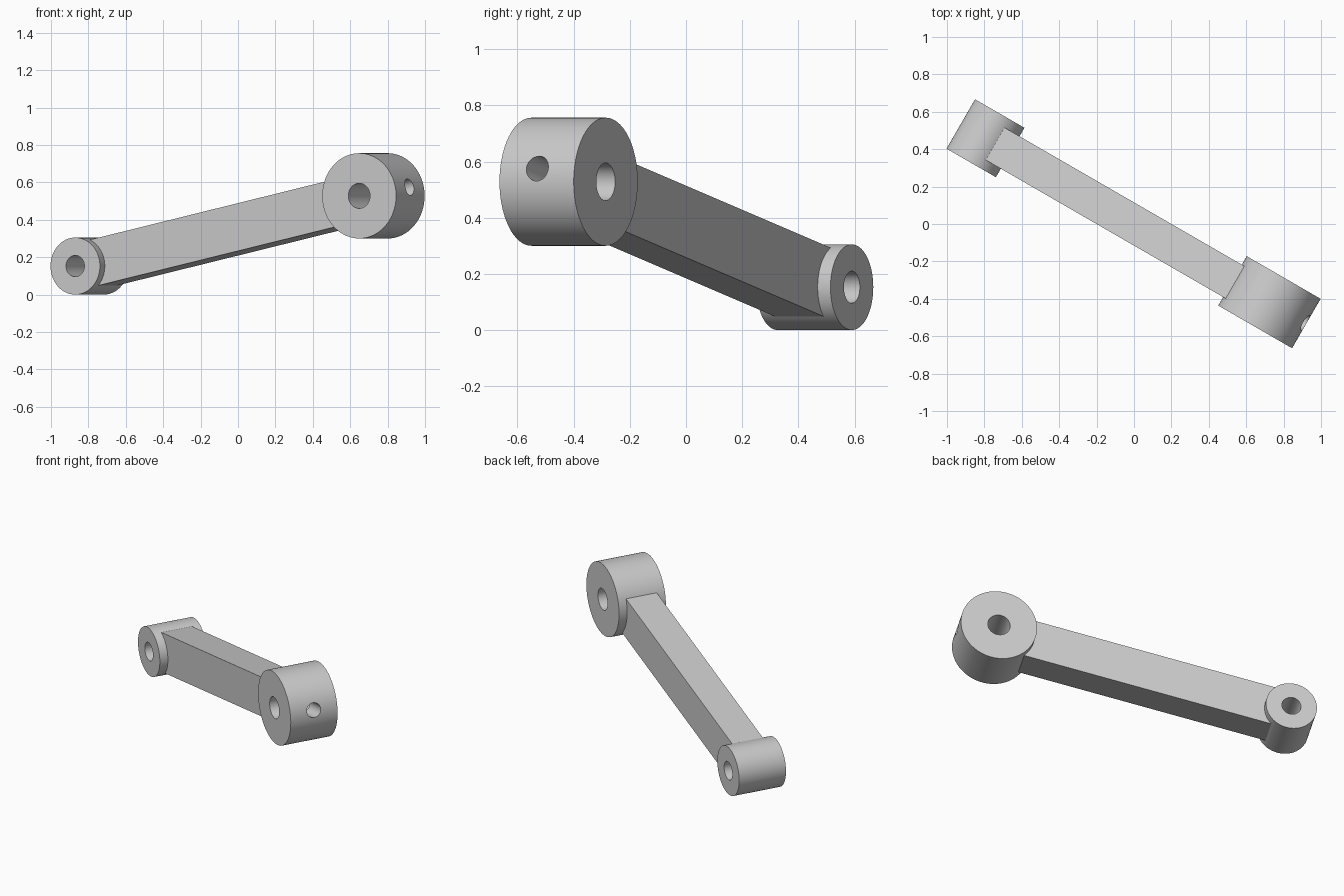
import bpy
import math
from mathutils import Matrix, Vector

cube = bpy.data.objects.get("Cube")
if cube:
    bpy.data.objects.remove(cube, do_unlink=True)

# Working frame: the link lies in the local XZ plane, then turns about z
TURN = Matrix.Rotation(math.radians(-30), 4, 'Z')
small = Vector((-0.917, 0, 0.1525))
large = Vector((0.836, 0, 0.528))
along = (large - small).normalized()
tilt = -math.atan2(along.z, along.x)
HUB_LENGTH = 0.305

metal = bpy.data.materials.new("grey metal")
metal.use_nodes = True
metal.diffuse_color = (0.6, 0.6, 0.6, 1)
metal.node_tree.nodes["Principled BSDF"].inputs["Base Color"].default_value = (0.6, 0.6, 0.6, 1)


def finish(name, matrix):
    ob = bpy.context.object
    ob.name = name
    ob.data.transform(TURN @ matrix)
    ob.data.materials.append(metal)
    return ob


def cylinder(name, center, radius, length, direction):
    bpy.ops.mesh.primitive_cylinder_add(vertices=96, radius=radius, depth=length)
    rot = direction.to_track_quat('Z', 'Y').to_matrix().to_4x4()
    return finish(name, Matrix.Translation(center) @ rot)


def combine(target, other, operation):
    mod = target.modifiers.new(operation.lower(), 'BOOLEAN')
    mod.object = other
    mod.operation = operation
    mod.solver = 'EXACT'
    bpy.context.view_layer.objects.active = target
    bpy.ops.object.modifier_apply(modifier=mod.name)
    bpy.data.objects.remove(other, do_unlink=True)


# Straight bar, ending inside both hubs
start = small + along * 0.072
end = large - along * 0.13
bpy.ops.mesh.primitive_cube_add(size=1)
link = finish("connecting_link", Matrix.Translation((start + end) / 2)
              @ Matrix.Rotation(tilt, 4, 'Y')
              @ Matrix.Diagonal(((end - start).length, 0.2, 0.25, 1)))

# Hubs at both ends, then their bores
axis = Vector((0, 1, 0))
hubs = [("small", small, 0.1525, 0.057), ("large", large, 0.228, 0.067)]
for name, center, radius, bore in hubs:
    combine(link, cylinder(name + "_hub", center, radius, HUB_LENGTH, axis), 'UNION')
for name, center, radius, bore in hubs:
    combine(link, cylinder(name + "_bore", center, bore, 0.5, axis), 'DIFFERENCE')

# Set screw hole from the outside of the large hub into its bore
combine(link, cylinder("screw_hole", large + along * 0.17, 0.045, 0.3, along), 'DIFFERENCE')

bpy.ops.object.select_all(action='DESELECT')
link.select_set(True)
bpy.context.view_layer.objects.active = link
bpy.ops.object.shade_smooth_by_angle(angle=math.radians(30))
